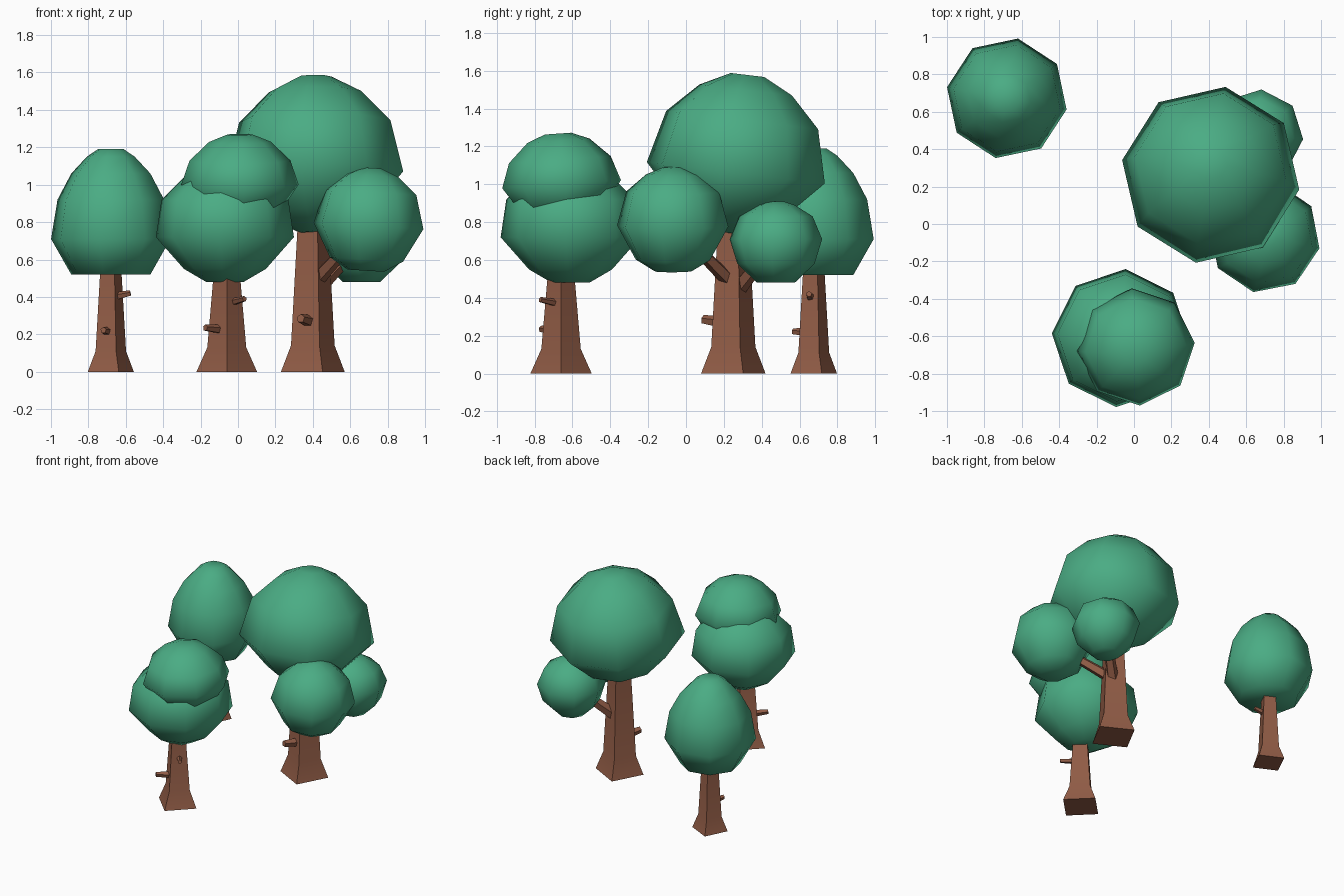
import bpy, bmesh, math
from mathutils import Vector, Euler

if "Cube" in bpy.data.objects:
    bpy.data.objects.remove(bpy.data.objects["Cube"])


def material(name, rgb):
    m = bpy.data.materials.new(name)
    m.diffuse_color = (*rgb, 1)
    m.use_nodes = True
    m.node_tree.nodes["Principled BSDF"].inputs["Base Color"].default_value = m.diffuse_color
    return m


GREEN = material("leaf green", (0.069, 0.413, 0.231))
BROWN = material("bark brown", (0.283, 0.107, 0.061))


def lathe(name, rings, sides, angle, mat, smooth):
    """Stack of polygon rings (centre, radius, rotation matrix), capped at both ends."""
    bm = bmesh.new()
    loops = []
    for c, r, rot in rings:
        loop = []
        for i in range(sides):
            a = math.radians(angle) + 2 * math.pi * i / sides
            v = Vector((r * math.cos(a), r * math.sin(a), 0))
            loop.append(bm.verts.new(Vector(c) + rot @ v))
        loops.append(loop)
    for lo, hi in zip(loops, loops[1:]):
        for i in range(sides):
            j = (i + 1) % sides
            bm.faces.new((lo[i], lo[j], hi[j], hi[i]))
    bm.faces.new(loops[0][::-1])
    bm.faces.new(loops[-1])
    me = bpy.data.meshes.new(name)
    bm.to_mesh(me)
    bm.free()
    me.materials.append(mat)
    ob = bpy.data.objects.new(name, me)
    bpy.context.collection.objects.link(ob)
    bpy.context.view_layer.objects.active = ob
    ob.select_set(True)
    if smooth:
        bpy.ops.object.shade_smooth()
    else:
        bpy.ops.object.shade_smooth_by_angle(angle=math.radians(40))
    ob.select_set(False)
    return ob


def crown(name, x, y, angle, profile, tilt_x=0.0, tilt_y=0.0):
    """Eight-sided smooth leaf ball; profile = (z, radius) pairs, tilted about its middle."""
    rot = Euler((tilt_x, tilt_y, 0)).to_matrix()
    zm = (profile[0][0] + profile[-1][0]) / 2
    rings = [(Vector((x, y, zm)) + rot @ Vector((0, 0, z - zm)), r, rot)
             for z, r in profile]
    lathe(name, rings, 8, angle, GREEN, True)


def trunk(name, x, y, angle, profile):
    """Square trunk with a flared foot."""
    eye = Euler((0, 0, 0)).to_matrix()
    lathe(name, [((x, y, z), r, eye) for z, r in profile], 4, angle, BROWN, False)


def branch(name, start, end, r0, r1):
    """Tapered stick between two points."""
    a, b = Vector(start), Vector(end)
    rot = (b - a).to_track_quat('Z', 'Y').to_matrix()
    lathe(name, [(a, r0, rot), (b, r1, rot)], 5, 18, BROWN, False)


# Small back-left tree
trunk("small_trunk", -0.68, 0.675, 19, [(0, .13), (.11, .086), (.62, .055)])
branch("small_stub_side", (-.67, .66, .40), (-.575, .65, .42), .024, .016)
branch("small_stub_front", (-.69, .66, .215), (-.72, .565, .222), .026, .017)
crown("small_crown", -0.68, 0.672, -10.6,
      [(.52, .215), (.71, .325), (.92, .29), (1.06, .215), (1.15, .13), (1.19, .07)])

# Front tree with two stacked crowns
trunk("front_trunk", -0.06, -0.66, 0, [(0, .162), (.13, .104), (.62, .062)])
branch("front_stub_low", (-.08, -.68, .225), (-.175, -.765, .235), .027, .018)
branch("front_stub_high", (-.04, -.67, .37), (.035, -.77, .39), .022, .015)
crown("front_lower_crown", -0.07, -0.61, -4,
      [(.48, .10), (.55, .22), (.72, .37), (.92, .34), (1.04, .22), (1.1, .08)])
crown("front_upper_crown", 0.01, -0.66, 4,
      [(.81, .10), (.86, .22), (1.0, .315), (1.13, .27), (1.23, .165), (1.268, .07)], .07)

# Big tree with two side crowns
trunk("big_trunk", 0.40, 0.25, 17, [(0, .178), (.14, .122), (.9, .078)])
branch("big_stub", (.385, .2, .27), (.335, .09, .285), .035, .024)
branch("big_branch_front", (.41, .24, .48), (.63, .0, .72), .042, .03)
branch("big_branch_back", (.41, .26, .43), (.63, .45, .66), .045, .03)
crown("big_crown", 0.41, 0.275, -9.5,
      [(.74, .08), (.84, .27), (1.06, .48), (1.34, .41), (1.5, .25), (1.58, .09)], -.12)
crown("right_front_crown", 0.70, -0.07, -11.5,
      [(.54, .10), (.60, .20), (.78, .30), (.96, .25), (1.05, .145), (1.09, .05)], 0, .06)
crown("right_back_crown", 0.66, 0.475, -5,
      [(.48, .10), (.58, .205), (.71, .245), (.83, .195), (.89, .10), (.91, .04)])
